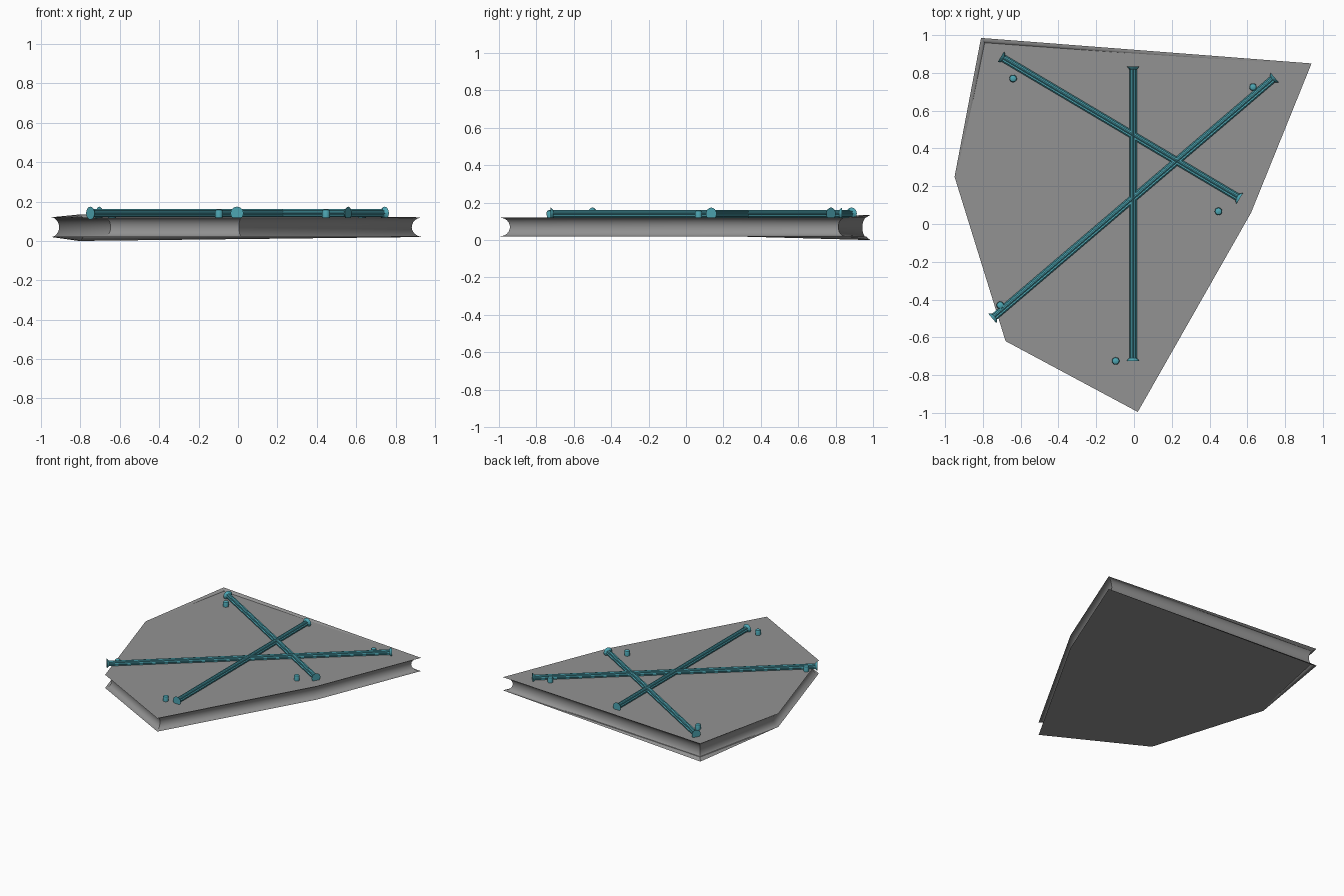
import bpy, bmesh, math
from mathutils import Vector, Matrix

if "Cube" in bpy.data.objects:
    bpy.data.objects.remove(bpy.data.objects["Cube"])


def material(name, rgb):
    m = bpy.data.materials.new(name)
    m.diffuse_color = (*rgb, 1)
    m.use_nodes = True
    m.node_tree.nodes["Principled BSDF"].inputs["Base Color"].default_value = m.diffuse_color
    return m


GREY = material("slate grey", (0.29, 0.29, 0.29))
TEAL = material("teal metal", (0.075, 0.38, 0.45))


def finish(bm, name, mat, angle):
    bmesh.ops.recalc_face_normals(bm, faces=bm.faces)
    me = bpy.data.meshes.new(name)
    bm.to_mesh(me)
    bm.free()
    me.materials.append(mat)
    ob = bpy.data.objects.new(name, me)
    bpy.context.collection.objects.link(ob)
    bpy.ops.object.select_all(action='DESELECT')
    ob.select_set(True)
    bpy.context.view_layer.objects.active = ob
    bpy.ops.object.shade_smooth_by_angle(angle=math.radians(angle))
    return ob


def bridge(bm, a, b):
    n = len(a)
    for i in range(n):
        bm.faces.new((a[i], a[(i + 1) % n], b[(i + 1) % n], b[i]))


# Slab: irregular plate with a hollow groove around its edge
OUTLINE = [Vector(p) for p in ((-0.81, 0.985), (-0.95, 0.25), (-0.68, -0.62),
                               (0.02, -0.995), (0.62, 0.06), (0.94, 0.85))]
FLARED = 0          # this corner flares taller than the others
N = len(OUTLINE)


def miter(i):
    p, q, r = OUTLINE[i - 1], OUTLINE[i], OUTLINE[(i + 1) % N]
    a, b = (q - p).normalized(), (r - q).normalized()
    na, nb = Vector((-a.y, a.x)), Vector((-b.y, b.x))
    return (na + nb) / (1 + na.dot(nb))


bm = bmesh.new()
STEPS = 12
loops = []
for j in range(STEPS + 1):
    t = math.pi * j / STEPS
    loop = []
    for i, p in enumerate(OUTLINE):
        q = p + miter(i) * 0.04 * math.sin(t)
        half = 0.067 if i == FLARED else 0.05
        mid = 0.067 if i == FLARED else 0.07
        loop.append(bm.verts.new((q.x, q.y, mid - half * math.cos(t))))
    loops.append(loop)
for a, b in zip(loops, loops[1:]):
    bridge(bm, a, b)
# Flat faces, with a thin tapering lip beside the flared corner
for loop, z in ((loops[0], 0.02), (loops[-1], 0.12)):
    c = OUTLINE[FLARED] + miter(FLARED) * 0.022
    inner = bm.verts.new((c.x, c.y, z))
    bm.faces.new([inner] + loop[1:])
    bm.faces.new((loop[0], loop[1], inner))
    bm.faces.new((loop[-1], loop[0], inner))
finish(bm, "slab", GREY, 30)


# Fluted rods with flared round ends
def rod(name, start, end, z=0.141):
    a, b = Vector((*start, z)), Vector((*end, z))
    length = (b - a).length
    bm = bmesh.new()
    # distance along rod, ridge radius, flute radius
    stations = ((0, 0.033, 0.033), (0.004, 0.031, 0.030), (0.016, 0.020, 0.015))
    stations += tuple((length - s, r, f) for s, r, f in reversed(stations))
    rings = []
    for s, ridge, flute in stations:
        rings.append([bm.verts.new((
            (flute if k % 2 else ridge) * math.cos(k * math.pi / 8),
            (flute if k % 2 else ridge) * math.sin(k * math.pi / 8), s))
            for k in range(16)])
    for p, q in zip(rings, rings[1:]):
        bridge(bm, p, q)
    bm.faces.new(rings[0])
    bm.faces.new(rings[-1])
    turn = (b - a).to_track_quat('Z', 'Y').to_matrix().to_4x4()
    bm.transform(Matrix.Translation(a) @ turn)
    finish(bm, name, TEAL, 25)


rod("straight_rod", (-0.005, -0.725), (-0.005, 0.835))
rod("short_diagonal_rod", (-0.705, 0.885), (0.56, 0.135))
rod("long_diagonal_rod", (-0.75, -0.5), (0.745, 0.775))


# Small domed pegs beside the rod ends
def peg(name, x, y):
    bm = bmesh.new()
    rings = []
    for r, z in ((0.019, 0.115), (0.020, 0.148), (0.017, 0.156), (0.009, 0.160)):
        rings.append([bm.verts.new((x + r * math.cos(k * math.pi / 8),
                                    y + r * math.sin(k * math.pi / 8), z))
                      for k in range(16)])
    for p, q in zip(rings, rings[1:]):
        bridge(bm, p, q)
    bm.faces.new(rings[0])
    bm.faces.new(rings[-1])
    finish(bm, name, TEAL, 40)


for n, (x, y) in enumerate(((-0.64, 0.77), (0.63, 0.725), (0.447, 0.067),
                            (-0.097, -0.725), (-0.708, -0.43))):
    peg(f"peg_{n + 1}", x, y)
